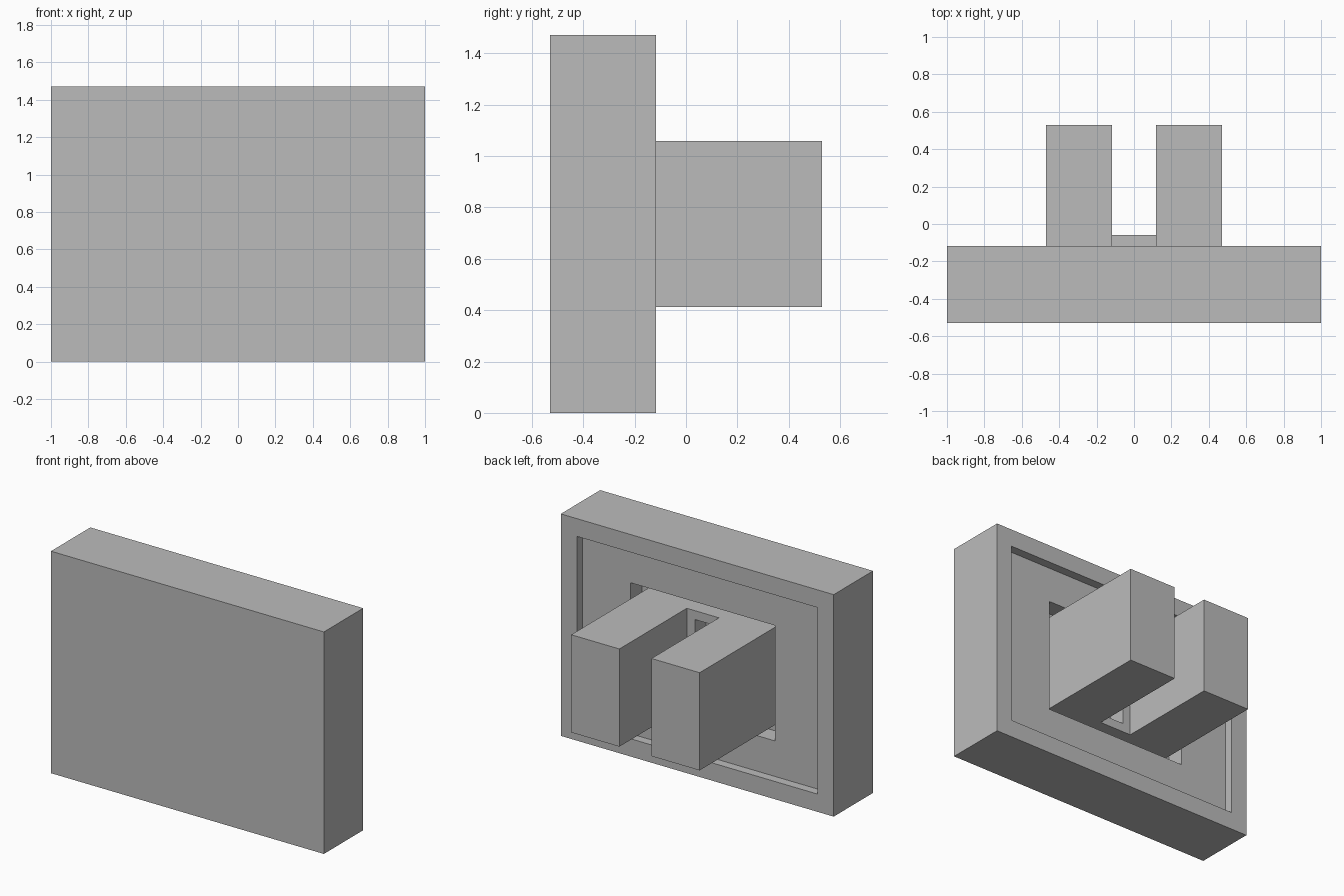
import bpy
import bmesh

U = 1 / 17  # modelling grid step

cube = bpy.data.objects.get("Cube")
if cube:
    bpy.data.objects.remove(cube, do_unlink=True)

grey = bpy.data.materials.new("plain grey")
grey.use_nodes = True
COLOUR = (0.5, 0.5, 0.5, 1)
grey.diffuse_color = COLOUR
grey.node_tree.nodes["Principled BSDF"].inputs["Base Color"].default_value = COLOUR


def stepped_solid(name, rings, centre_x=0, capped=True):
    """Join successive rectangles (half width, bottom, top, y) into one solid."""
    bm = bmesh.new()
    loops = []
    for half, low, high, y in rings:
        corners = ((-half, low), (half, low), (half, high), (-half, high))
        loops.append([bm.verts.new(((centre_x + x) * U, y * U, z * U)) for x, z in corners])
    for a, b in zip(loops, loops[1:]):
        for i in range(4):
            j = (i + 1) % 4
            bm.faces.new((a[i], a[j], b[j], b[i]))
    if capped:
        bm.faces.new(loops[0])
        bm.faces.new(loops[-1][::-1])
    else:
        for i in range(4):
            j = (i + 1) % 4
            bm.faces.new((loops[-1][i], loops[-1][j], loops[0][j], loops[0][i]))
    bmesh.ops.recalc_face_normals(bm, faces=bm.faces)
    mesh = bpy.data.meshes.new(name)
    bm.to_mesh(mesh)
    bm.free()
    mesh.materials.append(grey)
    obj = bpy.data.objects.new(name, mesh)
    bpy.context.collection.objects.link(obj)
    return obj


# Thick panel with a shallow recess and a deeper socket in its back
stepped_solid("panel", [
    (17, 0, 25, -9), (17, 0, 25, -2),
    (15, 2, 23, -2), (15, 2, 23, -3),
    (9, 6, 19, -3), (9, 6, 19, -5),
])

# Two prongs standing in the socket
for side, x in (("left", 5), ("right", -5)):
    stepped_solid(side + "_prong", [(3, 7, 18, -5), (3, 7, 18, 9)], x)

# Open frame joining the prongs at their root
stepped_solid("bridge_frame", [
    (2, 7, 18, -5), (2, 7, 18, -3),
    (1, 8, 17, -3), (1, 8, 17, -5),
], capped=False)

# Short bar across the middle of the frame
stepped_solid("cross_bar", [(2, 11, 14, -5), (2, 11, 14, -1)])
